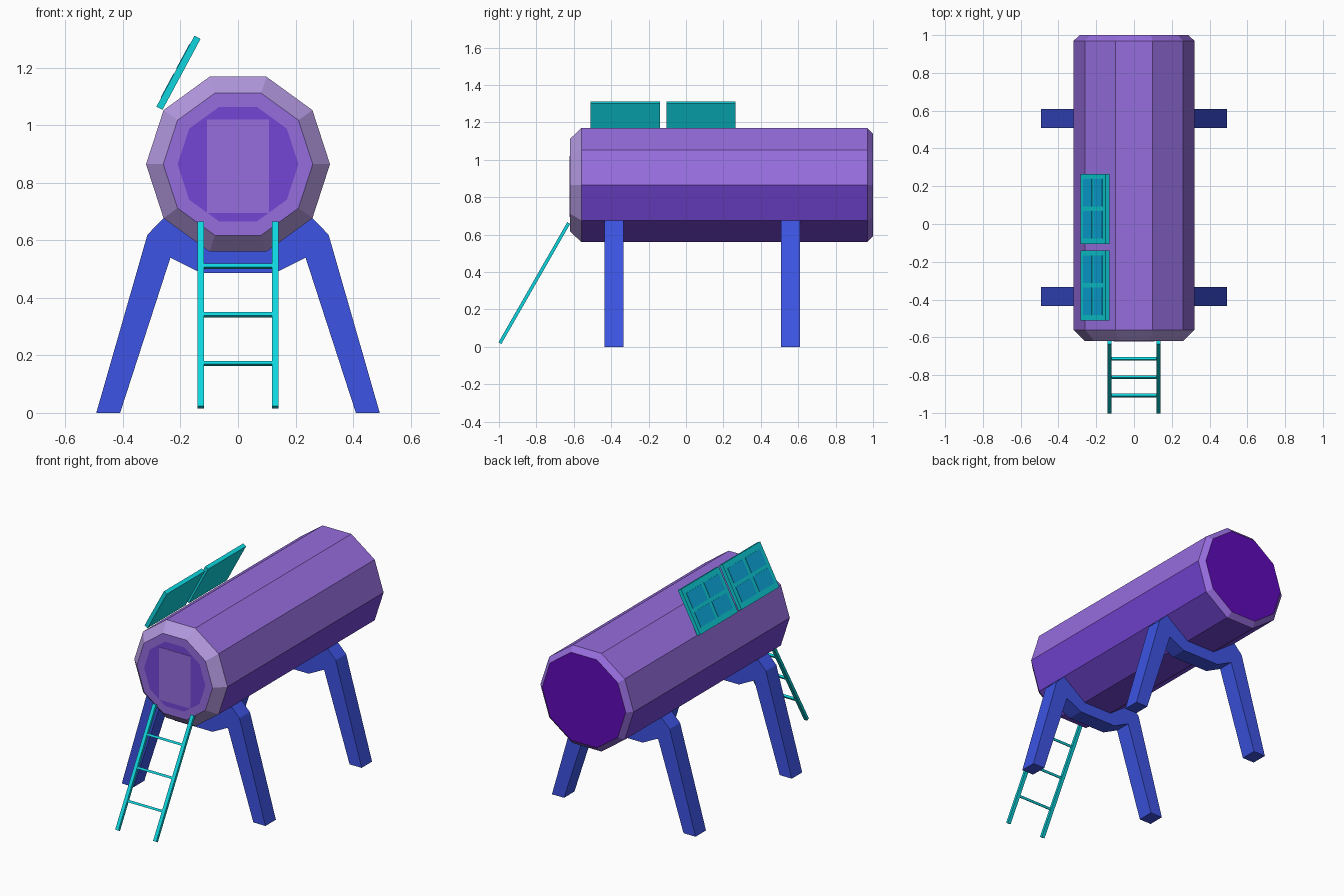
import bpy, bmesh, math
from mathutils import Matrix, Vector

if "Cube" in bpy.data.objects:
    bpy.data.objects.remove(bpy.data.objects["Cube"])


def material(name, rgb):
    lin = [((c / 255 + 0.055) / 1.055) ** 2.4 if c > 10 else c / 255 / 12.92 for c in rgb]
    m = bpy.data.materials.new(name)
    m.diffuse_color = (*lin, 1)
    m.use_nodes = True
    m.node_tree.nodes["Principled BSDF"].inputs["Base Color"].default_value = m.diffuse_color
    return m


LIGHT = material("light purple", (150, 109, 222))
DARK = material("deep purple", (116, 70, 214))
LILAC = material("lilac", (178, 152, 222))
BACK = material("violet", (96, 10, 186))
BLUE = material("blue", (61, 84, 227))
CYAN = material("cyan", (14, 213, 223))
CELL = material("cell blue", (12, 176, 230))


def finish(name, bm, mats):
    bmesh.ops.recalc_face_normals(bm, faces=bm.faces[:])
    me = bpy.data.meshes.new(name)
    bm.to_mesh(me)
    bm.free()
    for m in mats:
        me.materials.append(m)
    ob = bpy.data.objects.new(name, me)
    bpy.context.collection.objects.link(ob)
    return ob


def add_box(bm, size, mat, index=0):
    r = bmesh.ops.create_cube(bm, size=1, matrix=mat @ Matrix.Diagonal((*size, 1)))
    for f in {f for v in r["verts"] for f in v.link_faces}:
        f.material_index = index


# Ten-sided tank: rings of (y, radius), lower half of the wall darker
CZ, N = 0.865, 10
bm = bmesh.new()
rings = []
for y, r in [(-0.62, 0.21), (-0.62, 0.26), (-0.56, 0.32), (0.97, 0.32), (1.0, 0.287)]:
    rings.append([bm.verts.new((r * math.cos(i * math.tau / N), y,
                                CZ + r * math.sin(i * math.tau / N))) for i in range(N)])
for k in range(4):
    for i in range(N):
        j = (i + 1) % N
        f = bm.faces.new((rings[k][i], rings[k][j], rings[k + 1][j], rings[k + 1][i]))
        if k == 1:
            f.material_index = 2
        elif k == 2:
            f.material_index = 0 if i < N // 2 else 1
bm.faces.new(rings[0]).material_index = 1
bm.faces.new(rings[-1]).material_index = 3
finish("tank_body", bm, [LIGHT, DARK, LILAC, BACK])

# Door plate on the front
bm = bmesh.new()
add_box(bm, (0.216, 0.004, 0.325), Matrix.Translation((0, -0.62, 0.858)))
finish("door", bm, [LIGHT])

# Leg frames: mirrored profile extruded along y, cradling the tank
half = [(0.13, 0.487), (0.235, 0.54), (0.41, 0), (0.493, 0), (0.315, 0.62), (0.259, 0.677), (0.099, 0.561)]
profile = half + [(-x, z) for x, z in reversed(half)]
for name, y in (("front_legs", -0.435), ("back_legs", 0.508)):
    bm = bmesh.new()
    face = bm.faces.new([bm.verts.new((x, y, z)) for x, z in profile])
    ext = bmesh.ops.extrude_face_region(bm, geom=[face])
    bmesh.ops.translate(bm, vec=(0, 0.102, 0),
                        verts=[v for v in ext["geom"] if isinstance(v, bmesh.types.BMVert)])
    finish(name, bm, [BLUE])

# Ladder leaning on the front
bm = bmesh.new()
lean = Matrix.Translation((0, -0.811, 0.341)) @ Matrix.Rotation(-math.radians(29.8), 4, 'X')
for s in (-1, 1):
    add_box(bm, (0.022, 0.018, 0.74), lean @ Matrix.Translation((s * 0.13, 0, 0)))
for t in (-0.195, 0.0, 0.195):
    add_box(bm, (0.24, 0.014, 0.014), lean @ Matrix.Translation((0, 0, t)))
finish("ladder", bm, [CYAN])

# Two tilted panels; local z points out (left and up), local x runs up the slope
up = Vector((0.132, 0, 0.246)).normalized()
out = Vector((-up.z, 0, up.x))
for name, y in (("panel_front", -0.325), ("panel_back", 0.08)):
    base = Matrix.Translation((-0.207, y, 1.183)) @ Matrix(
        (up, out.cross(up), out)).transposed().to_4x4()
    bm = bmesh.new()
    add_box(bm, (0.28, 0.371, 0.024), base)
    for a in (-1, 1):
        for b in (-1, 1):
            add_box(bm, (0.095, 0.145, 0.004),
                    base @ Matrix.Translation((a * 0.058, b * 0.085, 0.012)), 1)
    finish(name, bm, [CYAN, CELL])
